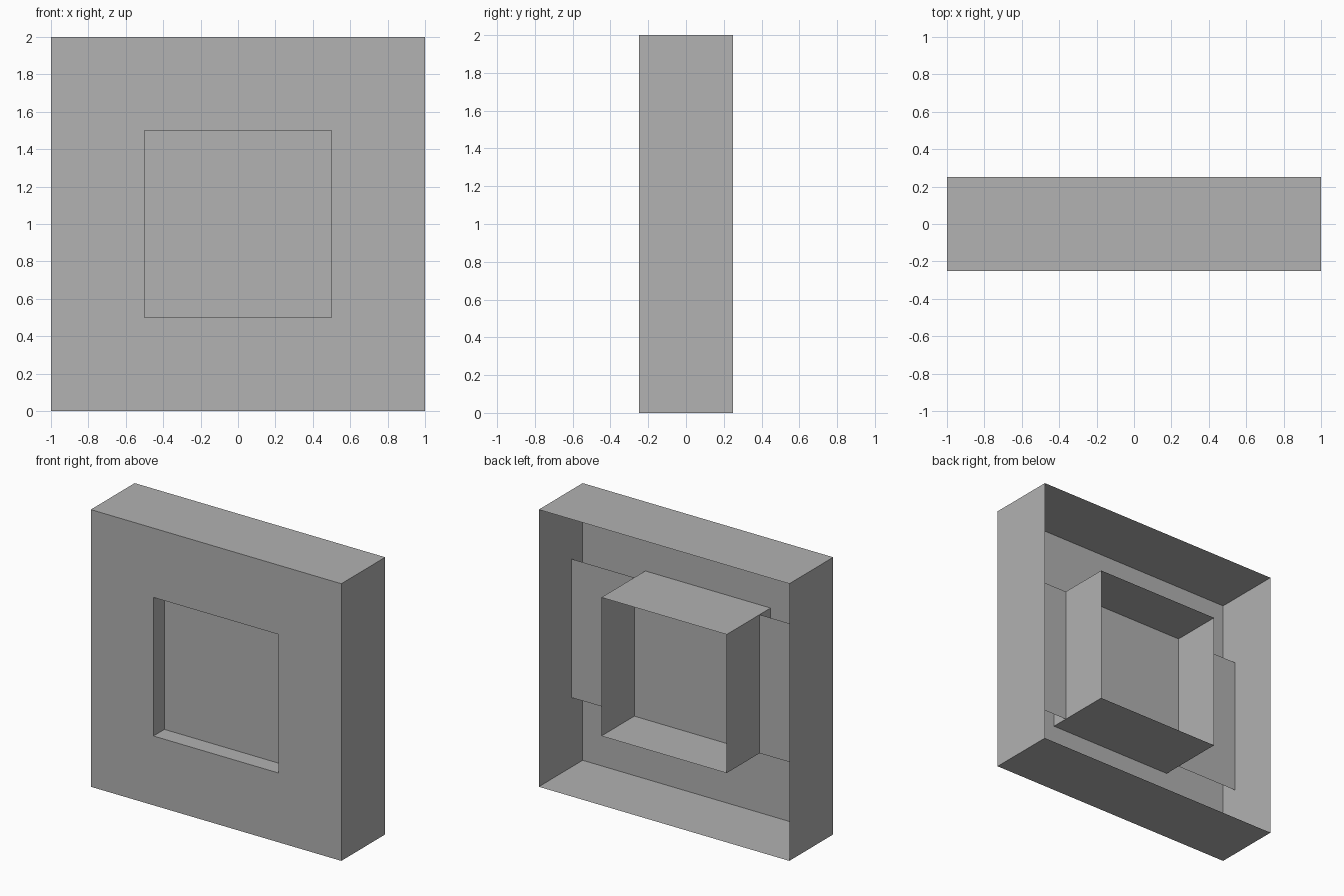
import bpy
import bmesh

cube = bpy.data.objects.get("Cube")
if cube:
    bpy.data.objects.remove(cube, do_unlink=True)

grey = bpy.data.materials.new("mid_grey")
grey.use_nodes = True
colour = (0.445, 0.445, 0.445, 1)
grey.diffuse_color = colour
grey.node_tree.nodes["Principled BSDF"].inputs["Base Color"].default_value = colour

FRONT, BACK, PANEL = -0.25, 0.25, -0.125
MID = 1.0            # height of the centre
OUTER, INNER = 1.0, 0.5


def rectangle(bm, half_x, half_z, y):
    """Four corner vertices, anticlockwise as seen from the front."""
    signs = ((-1, -1), (1, -1), (1, 1), (-1, 1))
    return [bm.verts.new((sx * half_x, y, MID + sz * half_z)) for sx, sz in signs]


def bridge(bm, a, b):
    """Join two corner loops with a band of four quads."""
    for i in range(4):
        j = (i + 1) % 4
        bm.faces.new((a[i], a[j], b[j], b[i]))


def finish(name, bm):
    mesh = bpy.data.meshes.new(name)
    bm.to_mesh(mesh)
    bm.free()
    mesh.materials.append(grey)
    obj = bpy.data.objects.new(name, mesh)
    bpy.context.collection.objects.link(obj)
    return obj


# Thin shell: outer walls, front face with square opening, inner sleeve
bm = bmesh.new()
outer_back = rectangle(bm, OUTER, OUTER, BACK)
outer_front = rectangle(bm, OUTER, OUTER, FRONT)
inner_front = rectangle(bm, INNER, INNER, FRONT)
inner_back = rectangle(bm, INNER, INNER, BACK)
for a, b in ((outer_back, outer_front), (outer_front, inner_front), (inner_front, inner_back)):
    bridge(bm, a, b)
finish("frame_shell", bm)

# Thin cross panel running wall to wall through the sleeve
bm = bmesh.new()
bm.faces.new(rectangle(bm, OUTER, INNER, PANEL))
finish("cross_panel", bm)
